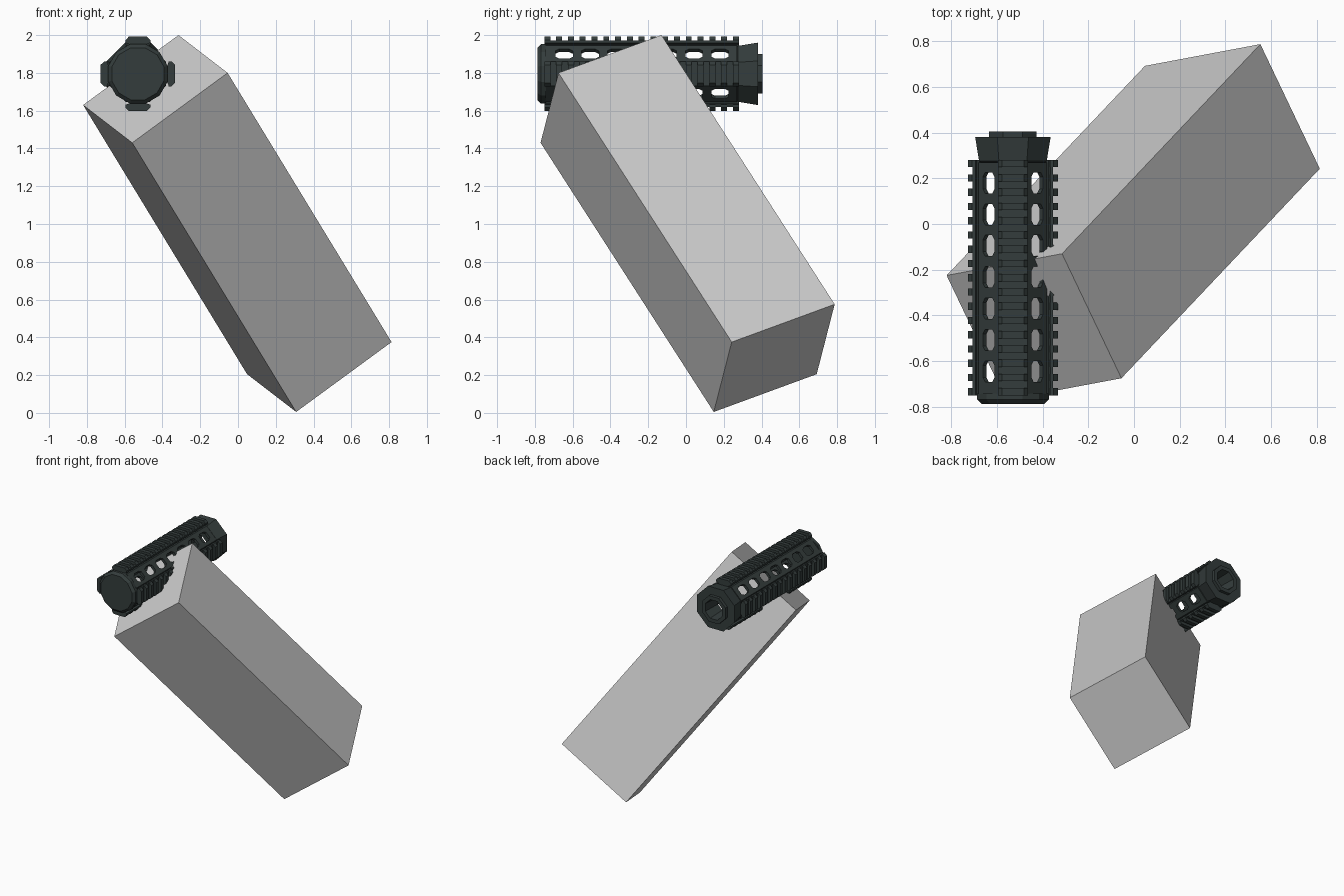
import bpy, bmesh, math
from mathutils import Matrix, Vector

if "Cube" in bpy.data.objects:
    bpy.data.objects.remove(bpy.data.objects["Cube"], do_unlink=True)

AXIS = Vector((-0.53, 0, 1.795))  # centre line of the handguard, along y


def material(name, rgb):
    m = bpy.data.materials.new(name)
    m.use_nodes = True
    m.diffuse_color = (*rgb, 1)
    bsdf = next(n for n in m.node_tree.nodes if n.type == 'BSDF_PRINCIPLED')
    bsdf.inputs["Base Color"].default_value = (*rgb, 1)
    return m


GREY = material("light grey", (0.60, 0.60, 0.60))
DARK = material("dark green grey", (0.034, 0.046, 0.045))


def finish(name, bm, mat, location=AXIS):
    bmesh.ops.recalc_face_normals(bm, faces=bm.faces)
    me = bpy.data.meshes.new(name)
    bm.to_mesh(me)
    bm.free()
    me.materials.append(mat)
    ob = bpy.data.objects.new(name, me)
    ob.location = location
    bpy.context.collection.objects.link(ob)
    return ob


def lathe(name, profile, sides, closed=False):
    """Spin (distance to flat, y) points around y, with flats facing x and z."""
    bm = bmesh.new()
    h = math.pi / sides
    vs = [bm.verts.new((a * math.tan(h), y, a)) for a, y in profile]
    for a, b in zip(vs, vs[1:]):
        bm.edges.new((a, b))
    if closed:
        bm.edges.new((vs[-1], vs[0]))
    bmesh.ops.spin(bm, geom=bm.verts[:] + bm.edges[:], cent=(0, 0, 0),
                   axis=(0, 1, 0), angle=2 * math.pi, steps=sides)
    bmesh.ops.remove_doubles(bm, verts=bm.verts, dist=1e-5)
    return finish(name, bm, DARK)


def prism(bm, points, offset, matrix):
    """Extrude a flat loop of points by offset, placed by matrix."""
    a = [bm.verts.new(matrix @ Vector(p)) for p in points]
    b = [bm.verts.new(matrix @ (Vector(p) + Vector(offset))) for p in points]
    bm.faces.new(a)
    bm.faces.new(b[::-1])
    n = len(a)
    for i in range(n):
        bm.faces.new((a[i], b[i], b[(i + 1) % n], a[(i + 1) % n]))


def mirrored(half):
    return half + [(-x, z) for x, z in reversed(half)]


# Large tilted block: unit cube mapped onto three edge vectors
corner = Vector((-0.56, -0.77, 1.43))
edges = [Vector((0.505, 0.095, 0.37)), Vector((-0.26, 0.545, 0.20)),
         Vector((0.868, 0.917, -1.425))]
bm = bmesh.new()
bmesh.ops.create_cube(bm, size=1)
for v in bm.verts:
    v.co = sum((e * c for e, c in zip(edges, v.co)), Vector())
finish("tilted_block", bm, GREY, corner + sum(edges, Vector()) / 2)

# Octagonal hollow tube
body = lathe("handguard_tube", [(0.15, -0.745), (0.15, 0.27), (0.128, 0.27),
                                (0.128, -0.745)], 8, closed=True)

# Seven vent slots on each of the four diagonal flats
bm = bmesh.new()
slot = [(0.036, 0.026), (0.022, 0.046), (-0.022, 0.046),
        (-0.036, 0.026), (-0.036, -0.026), (-0.022, -0.046),
        (0.022, -0.046), (0.036, -0.026)]
for k in range(4):
    turn = Matrix.Rotation(math.radians(45 + 90 * k), 4, 'Y')
    for i in range(7):
        y0 = 0.18 - 0.1375 * i
        prism(bm, [(x, y0 + y, 0.1) for x, y in slot], (0, 0, 0.1), turn)
cutter = finish("slot_cutter", bm, DARK)
cutter.hide_render = True
mod = body.modifiers.new("slots", 'BOOLEAN')
mod.operation = 'DIFFERENCE'
mod.solver = 'EXACT'
mod.object = cutter
bpy.context.view_layer.update()
cut = bpy.data.meshes.new_from_object(
    body.evaluated_get(bpy.context.evaluated_depsgraph_get()))
body.modifiers.clear()
body.data = cut
bpy.data.objects.remove(cutter, do_unlink=True)

# Closed front cap with a chamfered rim
lathe("front_cap", [(0, -0.787), (0.138, -0.787), (0.157, -0.768),
                    (0.157, -0.742), (0, -0.742)], 12)

# Flared rear nut and its short open collar
lathe("rear_nut", [(0.13, 0.26), (0.148, 0.275), (0.165, 0.38), (0.104, 0.38),
                   (0.104, 0.405), (0.075, 0.405), (0.065, 0.26)], 8, closed=True)

# Four toothed accessory rails
base = mirrored([(0.045, 0.14), (0.045, 0.156), (0.065, 0.164), (0.065, 0.176)])
tooth = mirrored([(0.066, 0.163), (0.066, 0.178), (0.048, 0.197)])
for k, side in enumerate(("top", "left", "bottom", "right")):
    bm = bmesh.new()
    turn = Matrix.Rotation(math.radians(90 * k), 4, 'Y')
    prism(bm, [(x, -0.75, z) for x, z in base], (0, 1.03, 0), turn)
    for i in range(17):
        prism(bm, [(x, -0.75 + 0.0624 * i, z) for x, z in tooth],
              (0, 0.0316, 0), turn)
    finish(side + "_rail", bm, DARK)
